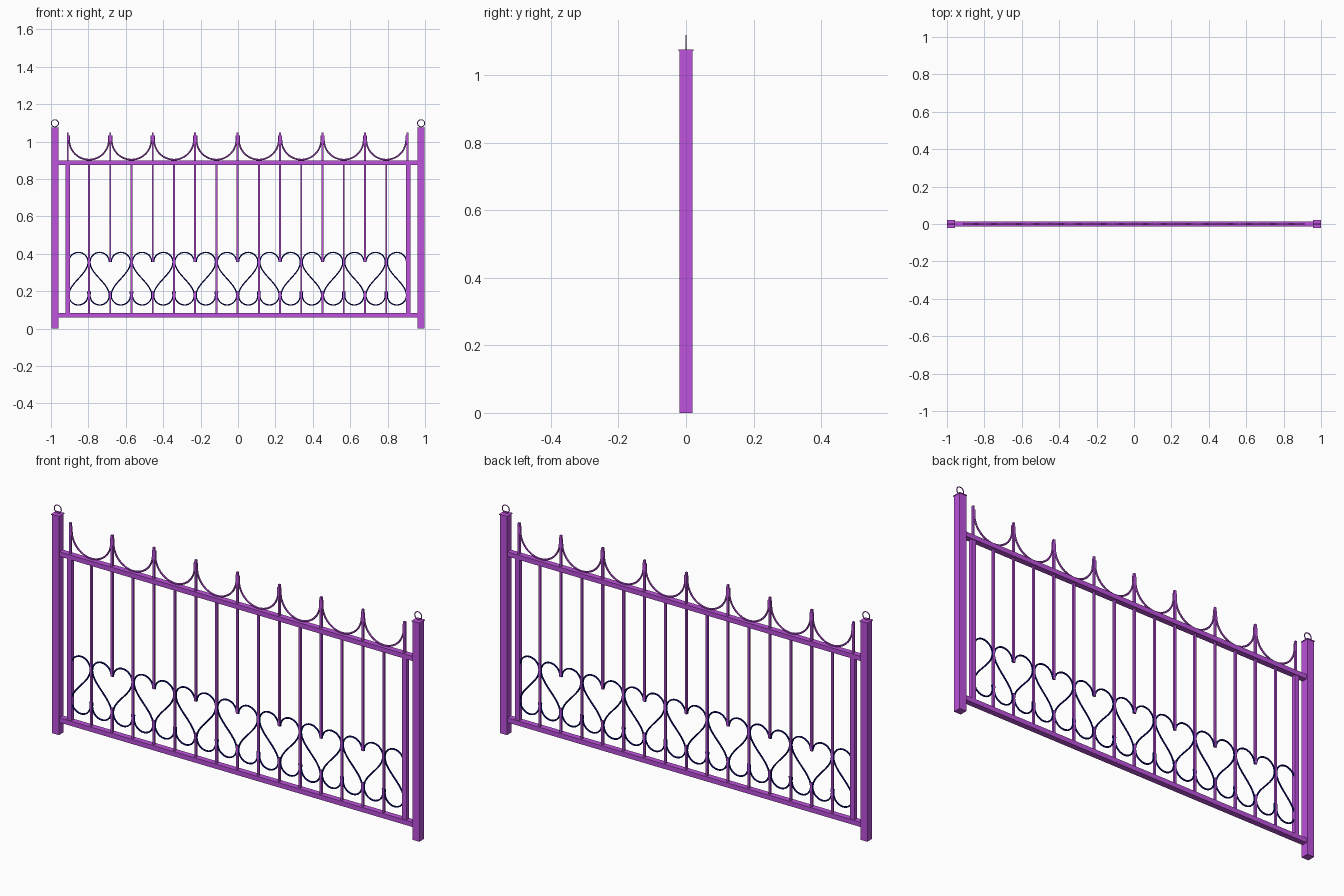
import bpy
from math import pi, sin, cos

if "Cube" in bpy.data.objects:
    bpy.data.objects.remove(bpy.data.objects["Cube"])


def material(name, rgb):
    m = bpy.data.materials.new(name)
    m.use_nodes = True
    m.diffuse_color = (*rgb, 1)
    m.node_tree.nodes["Principled BSDF"].inputs["Base Color"].default_value = (*rgb, 1)
    return m


PURPLE = material("purple paint", (0.51, 0.085, 0.72))
NAVY = material("navy blue iron", (0.004, 0.004, 0.22))


def box(name, x, z0, z1, wx, wy):
    """Upright or lying bar centred on y = 0."""
    bpy.ops.mesh.primitive_cube_add(size=1, location=(x, 0, (z0 + z1) / 2))
    o = bpy.context.object
    o.name = name
    o.scale = (wx, wy, z1 - z0)
    o.data.materials.append(PURPLE)


def rod(name, points, radius, mat):
    """Round bent rod through (x, z) points."""
    cu = bpy.data.curves.new(name, "CURVE")
    cu.dimensions = "3D"
    cu.bevel_depth = radius
    cu.bevel_resolution = 1
    cu.use_fill_caps = True
    sp = cu.splines.new("POLY")
    sp.points.add(len(points) - 1)
    for p, (x, z) in zip(sp.points, points):
        p.co = (x, 0, z, 1)
    cu.materials.append(mat)
    o = bpy.data.objects.new(name, cu)
    bpy.context.collection.objects.link(o)
    bpy.ops.object.select_all(action="DESELECT")
    o.select_set(True)
    bpy.context.view_layer.objects.active = o
    bpy.ops.object.convert(target="MESH")
    bpy.ops.object.shade_smooth_by_angle()


STEP = 0.1135             # spacing of the upright bars
START = -8 * STEP - 0.002  # first bar position
BAR = 0.01                # thickness of the thin bars

# Posts with caps and rings, and the inner side bars
for side, s in (("left", 1), ("right", -1)):
    box(side + "_post", s * 0.979, 0, 1.072, 0.038, 0.038)
    box(side + "_post_cap", s * 0.979, 1.072, 1.076, 0.042, 0.044)
    bpy.ops.mesh.primitive_torus_add(
        major_radius=0.019, minor_radius=0.0025, major_segments=24,
        minor_segments=6, location=(s * 0.979, 0, 1.098), rotation=(pi / 2, 0, 0))
    ring = bpy.context.object
    ring.name = side + "_post_ring"
    ring.data.materials.append(PURPLE)
    bpy.ops.object.shade_smooth_by_angle()
    box(side + "_side_bar", s * 0.91, 0.08, 0.88, 0.023, 0.02)

# Rails
box("bottom_rail", 0, 0.06, 0.083, 1.925, 0.028)
box("top_rail", 0, 0.875, 0.898, 1.925, 0.028)

# Upright bars: full ones between hearts, broken ones through each heart
for i in range(17):
    x = START + i * STEP
    if i % 2:
        box("full_bar", x, 0.08, 0.88, BAR, BAR)
    else:
        box("finial", x, 0.89, 1.05, BAR, BAR)
        if 0 < i < 16:
            box("upper_bar", x, 0.355, 0.88, BAR, BAR)
            box("lower_spike", x, 0.08, 0.2, BAR, BAR)

# Hanging scallops above the top rail
for i in range(8):
    cx = START + (2 * i + 1) * STEP
    r = STEP - 0.007
    arc = [(cx - r * cos(pi * k / 24), 1.01 - r * sin(pi * k / 24)) for k in range(25)]
    rod("scallop", [(cx - r, 1.034)] + arc + [(cx + r, 1.034)], 0.0045, PURPLE)

# Heart scrolls: one S-shaped half per cell, mirrored from cell to cell
R = STEP / 2 - 0.005
TOP, LOW = 0.356, 0.178
scroll = [(-R * cos(pi * k / 14), TOP + R * sin(pi * k / 14)) for k in range(15)]
scroll += [(R * cos(pi * k / 14), TOP + (LOW - TOP) * k / 14) for k in range(1, 14)]
scroll += [(-R * cos(pi * k / 14), LOW - R * sin(pi * k / 14)) for k in range(15)]
scroll += [(R - 0.002, LOW + 0.02)]
for i in range(16):
    cx = START + (i + 0.5) * STEP
    s = -1 if i % 2 else 1
    rod("heart_scroll", [(cx + s * u, z) for u, z in scroll], 0.004, NAVY)
